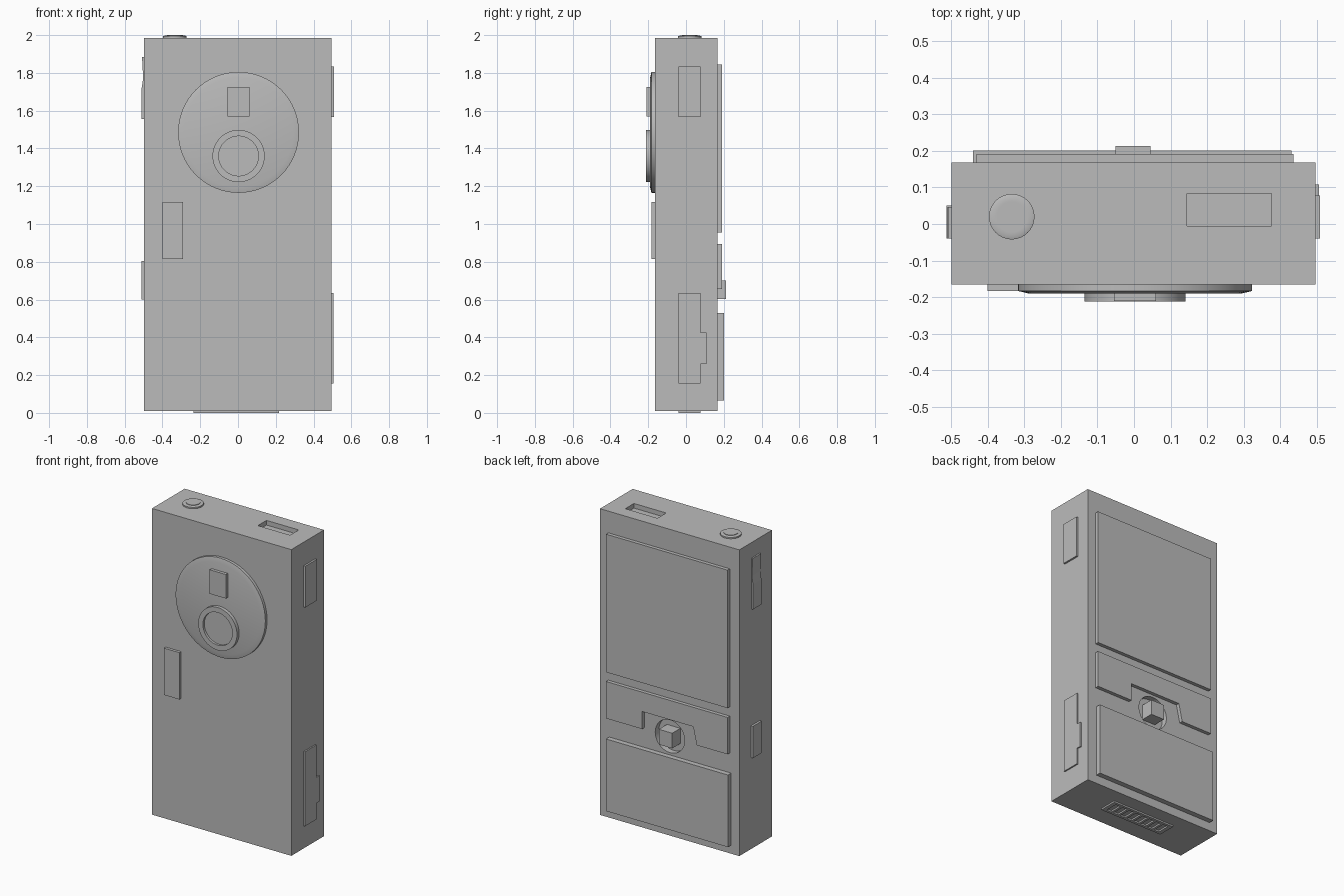
import bpy, bmesh, math
from mathutils import Matrix, Vector

cube = bpy.data.objects.get("Cube")
if cube:
    bpy.data.objects.remove(cube, do_unlink=True)

grey = bpy.data.materials.new("plain_grey")
grey.use_nodes = True
GREY = (0.5, 0.5, 0.5, 1)
grey.diffuse_color = GREY
grey.node_tree.nodes["Principled BSDF"].inputs["Base Color"].default_value = GREY


def finish(name, bm):
    bmesh.ops.recalc_face_normals(bm, faces=bm.faces)
    mesh = bpy.data.meshes.new(name)
    bm.to_mesh(mesh)
    bm.free()
    mesh.materials.append(grey)
    obj = bpy.data.objects.new(name, mesh)
    bpy.context.collection.objects.link(obj)
    return obj


def box(name, x, y, z):
    """Box given by its (low, high) range on each axis."""
    bm = bmesh.new()
    bmesh.ops.create_cube(bm, size=1)
    for v in bm.verts:
        v.co = [r[0] if c < 0 else r[1] for c, r in zip(v.co, (x, y, z))]
    return finish(name, bm)


def prism(name, outline, axis, low, high):
    """Extrude an outline, given on the other two axes, along one axis."""
    bm = bmesh.new()
    verts = []
    for p in outline:
        co = list(p)
        co.insert(axis, low)
        verts.append(bm.verts.new(co))
    face = bm.faces.new(verts)
    out = bmesh.ops.extrude_face_region(bm, geom=[face])
    move = Vector((0, 0, 0))
    move[axis] = high - low
    bmesh.ops.translate(bm, vec=move, verts=[g for g in out["geom"] if isinstance(g, bmesh.types.BMVert)])
    return finish(name, bm)


def lathe(name, profile, centre, tilt=0, steps=64):
    """Turn a (radius, height) profile about z, then tilt it about x."""
    bm = bmesh.new()
    verts = [bm.verts.new((r, 0, h)) for r, h in profile]
    edges = [bm.edges.new(pair) for pair in zip(verts, verts[1:])]
    bmesh.ops.spin(bm, geom=verts + edges, cent=(0, 0, 0), axis=(0, 0, 1),
                   angle=math.tau, steps=steps, use_duplicate=False)
    bmesh.ops.remove_doubles(bm, verts=bm.verts, dist=1e-4)
    bm.transform(Matrix.Translation(centre) @ Matrix.Rotation(tilt, 4, "X"))
    obj = finish(name, bm)
    bpy.ops.object.select_all(action="DESELECT")
    obj.select_set(True)
    bpy.context.view_layer.objects.active = obj
    bpy.ops.object.shade_smooth_by_angle(angle=math.radians(30))
    return obj


def cut(obj, cutters):
    """Subtract the cutters, bake the result and delete them."""
    for c in cutters:
        c.hide_render = True
        mod = obj.modifiers.new("cut", "BOOLEAN")
        mod.operation, mod.solver, mod.object = "DIFFERENCE", "EXACT", c
    graph = bpy.context.evaluated_depsgraph_get()
    mesh = bpy.data.meshes.new_from_object(obj.evaluated_get(graph))
    obj.modifiers.clear()
    obj.data = mesh
    for c in cutters:
        bpy.data.objects.remove(c, do_unlink=True)


FRONT, BACK = -0.165, 0.168
LEFT, RIGHT = 0.496, -0.498
BOTTOM, TOP = 0.01, 1.985
TO_FRONT = math.pi / 2

# Body with the top slot and the joystick well
body = box("body", (RIGHT, LEFT), (FRONT, BACK), (BOTTOM, TOP))
slot = box("slot_cutter", (0.145, 0.375), (-0.005, 0.083), (TOP - 0.03, TOP + 0.1))
well = lathe("well_cutter", [(0, -0.2), (0.105, -0.2), (0.105, 0.038), (0, 0.038)],
             (-0.003, BACK, 0.65), TO_FRONT)
cut(body, [slot, well])

# Camera disc, lens ring and flash on the front
lathe("camera_disc", [(0, 0), (0.32, 0), (0.32, 0.018), (0.29, 0.025), (0, 0.025)],
      (0.003, FRONT, 1.485), TO_FRONT)
lathe("lens_ring", [(0, 0), (0.138, 0), (0.138, 0.047), (0.105, 0.047), (0.105, 0.032), (0, 0.032)],
      (0.003, FRONT, 1.36), TO_FRONT)
box("flash", (-0.055, 0.06), (-0.21, FRONT), (1.57, 1.725))
box("front_plate", (-0.4, -0.29), (-0.183, FRONT), (0.815, 1.117))

# Round button on the top
lathe("top_button", [(0, 0), (0.062, 0), (0.062, 0.009), (0.054, 0.012),
                     (0.042, 0.012), (0.042, 0.015), (0, 0.015)], (-0.334, 0.02, TOP))

# Covers on the left side
box("left_upper_cover", (LEFT, 0.508), (-0.04, 0.078), (1.567, 1.833))
prism("left_lower_cover", [(-0.04, 0.155), (0.078, 0.155), (0.078, 0.26), (0.108, 0.26),
                           (0.108, 0.425), (0.078, 0.425), (0.078, 0.635), (-0.04, 0.635)],
      0, LEFT, 0.505)

# Rocker and small button on the right side
prism("right_rocker", [(RIGHT, 1.557), (-0.51, 1.557), (-0.51, 1.72), (-0.502, 1.77),
                       (-0.508, 1.885), (RIGHT, 1.885)], 1, -0.04, 0.046)
box("right_button", (-0.512, RIGHT), (-0.04, 0.05), (0.6, 0.805))

# Panels and joystick on the back
box("screen", (-0.43, 0.436), (BACK, 0.191), (0.955, 1.845))
prism("key_panel", [(0.436, 0.895), (0.436, 0.657), (0.18, 0.657), (0.18, 0.77),
                    (-0.185, 0.77), (-0.21, 0.657), (-0.43, 0.657), (-0.43, 0.895)],
      1, BACK, 0.191)
box("lower_panel", (-0.44, 0.43), (BACK, 0.201), (0.065, 0.53))
box("joystick", (-0.051, 0.045), (0.125, 0.213), (0.602, 0.7))

# Slotted connector on the bottom
connector = box("connector", (-0.235, 0.217), (-0.04, 0.078), (0, BOTTOM))
cut(connector, [box("slot_cutter", (x - 0.018, x + 0.018), (-0.022, 0.06), (-0.1, 0.1))
                for x in (-0.009 + 0.052 * (i - 3.5) for i in range(8))])
